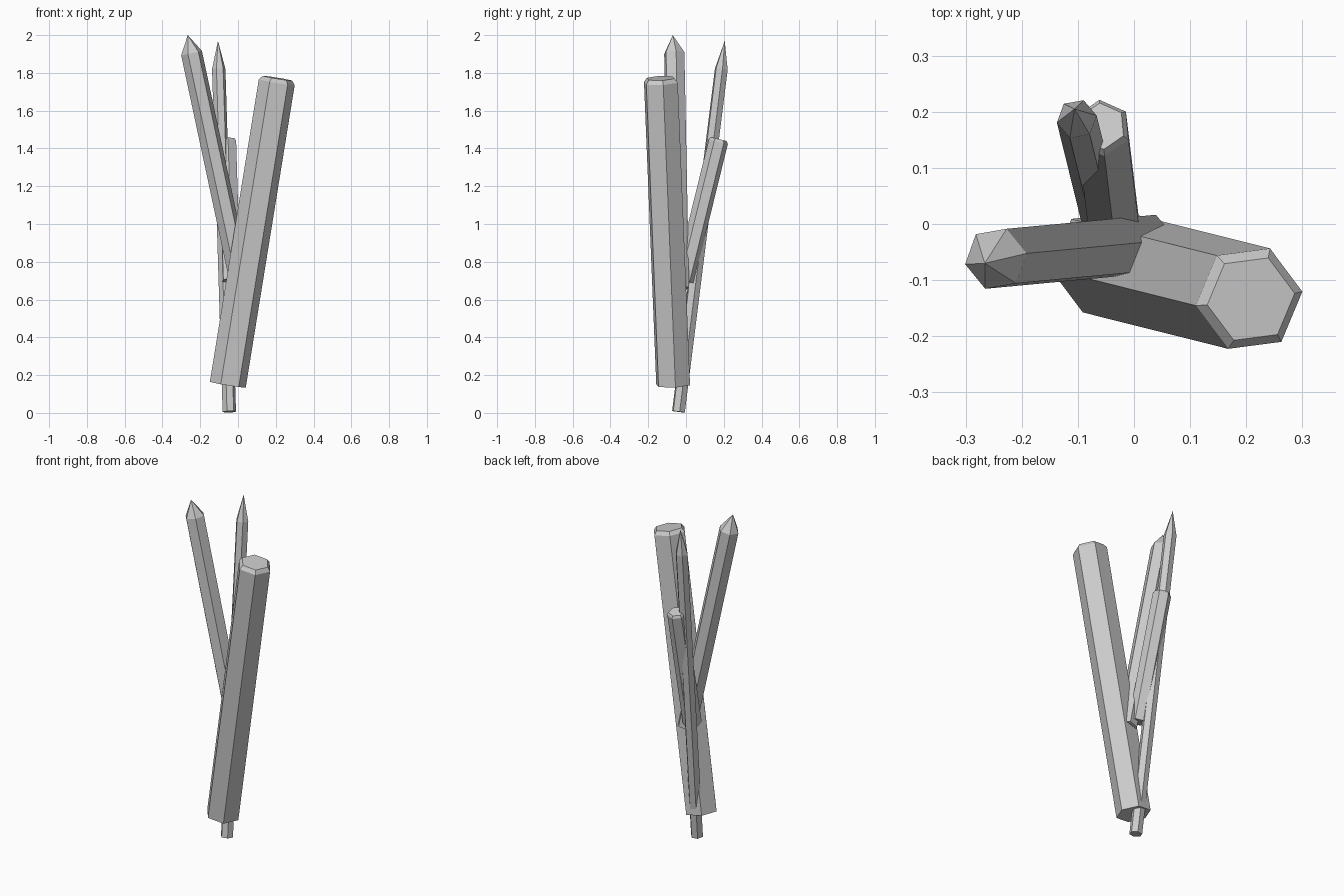
import bpy, bmesh, math
from mathutils import Vector

if "Cube" in bpy.data.objects:
    bpy.data.objects.remove(bpy.data.objects["Cube"])


def crystal(name, base, shoulder, radius, turn, cap, cap_scale, tip=None):
    """Six-sided shaft from base to shoulder, closed by a chamfer or a point."""
    a, b = Vector(base), Vector(shoulder)
    axis = (b - a).normalized()
    u = (Vector((1, 0, 0)) - axis * axis.x).normalized()
    v = axis.cross(u)
    bm = bmesh.new()

    def ring(c, r):
        return [bm.verts.new(c + r * (math.cos(t) * u + math.sin(t) * v))
                for t in (math.radians(turn + 60 * i) for i in range(6))]

    def bridge(p, q):
        for i in range(6):
            j = (i + 1) % 6
            bm.faces.new((p[i], p[j], q[j], q[i]))

    low, high = ring(a, radius), ring(b, radius)
    bridge(low, high)
    bm.faces.new(low[::-1])
    if tip:
        apex = bm.verts.new(tip)
        for i in range(6):
            bm.faces.new((high[i], high[(i + 1) % 6], apex))
    else:
        top = ring(b + axis * cap, radius * cap_scale)
        bridge(high, top)
        bm.faces.new(top)
    bmesh.ops.recalc_face_normals(bm, faces=bm.faces[:])
    mesh = bpy.data.meshes.new(name)
    bm.to_mesh(mesh)
    bm.free()
    obj = bpy.data.objects.new(name, mesh)
    bpy.context.collection.objects.link(obj)
    return obj


# Thick blunt crystal leaning right
crystal("large_blunt_crystal", (-0.054, -0.068, 0.149), (0.205, -0.133, 1.75),
        0.097, 7, 0.022, 0.82)
# Pointed crystal leaning left
crystal("left_pointed_crystal", (0.02, -0.037, 0.66), (-0.246, -0.062, 1.905),
        0.057, 10, 0, 0, tip=(-0.266, -0.07, 2.0))
# Long thin pointed crystal leaning back, its foot on the ground
crystal("rear_pointed_crystal", (-0.046, -0.04, 0.006), (-0.102, 0.187, 1.82),
        0.036, 10, 0, 0, tip=(-0.106, 0.205, 1.97))
# Short blunt crystal at the back
crystal("rear_blunt_crystal", (-0.035, -0.01, 0.70), (-0.057, 0.171, 1.435),
        0.052, 35, 0.014, 0.82)
